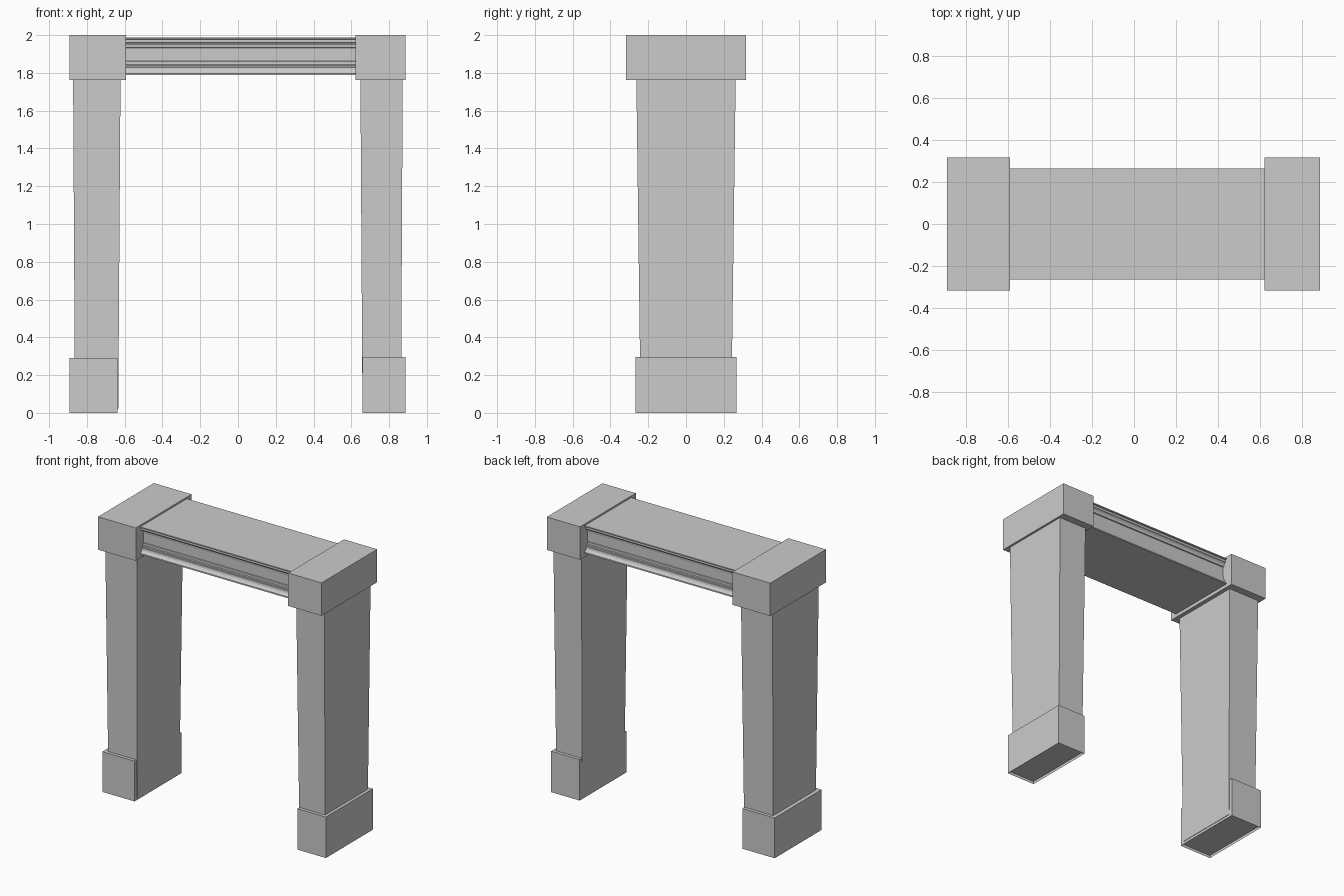
import bpy, bmesh

if "Cube" in bpy.data.objects:
    bpy.data.objects.remove(bpy.data.objects["Cube"])


def mesh_object(name, bm):
    bmesh.ops.recalc_face_normals(bm, faces=bm.faces)
    mesh = bpy.data.meshes.new(name)
    bm.to_mesh(mesh)
    bm.free()
    obj = bpy.data.objects.new(name, mesh)
    bpy.context.collection.objects.link(obj)
    return obj


def block(name, bottom, top, recess=0):
    """Box between two rectangles given as (x0, x1, half_depth, z)."""
    bm = bmesh.new()
    rings = []
    for x0, x1, d, z in (bottom, top):
        rings.append([bm.verts.new(p) for p in
                      ((x0, -d, z), (x1, -d, z), (x1, d, z), (x0, d, z))])
    low, high = rings
    under = bm.faces.new(low[::-1])
    bm.faces.new(high)
    for i in range(4):
        j = (i + 1) % 4
        bm.faces.new((low[i], low[j], high[j], high[i]))
    if recess:
        bmesh.ops.inset_region(bm, faces=[under], thickness=0.008)
        bmesh.ops.inset_region(bm, faces=[under], thickness=0.0005, depth=-recess)
    return mesh_object(name, bm)


# Pillars: tapered shaft, plinth flush with the inner face, wide cap
pillars = {
    "left": dict(cap=(-0.893, -0.592), top=(-0.873, -0.622),
                 foot=(-0.863, -0.634), base=(-0.893, -0.637), base_z=0.29),
    "right": dict(cap=(0.622, 0.887), top=(0.648, 0.872),
                  foot=(0.659, 0.863), base=(0.66, 0.887), base_z=0.295),
}
for side, p in pillars.items():
    block(side + "_plinth", (*p["base"], 0.267, 0), (*p["base"], 0.267, p["base_z"]), 0.02)
    block(side + "_shaft", (*p["foot"], 0.24, 0.02), (*p["top"], 0.263, 1.77))
    block(side + "_cap", (*p["cap"], 0.317, 1.763), (*p["cap"], 0.317, 2.0))

# Lintel: moulded profile (half depth, z), mirrored to front and back
profile = [(0.265, 1.788), (0.264, 1.797), (0.256, 1.804), (0.249, 1.814),
           (0.246, 1.828), (0.240, 1.830), (0.240, 1.840), (0.234, 1.844),
           (0.234, 1.860), (0.230, 1.863), (0.230, 1.932), (0.237, 1.934),
           (0.239, 1.948), (0.246, 1.957), (0.256, 1.962), (0.256, 1.978),
           (0.265, 1.980), (0.265, 1.988)]
outline = profile + [(-y, z) for y, z in reversed(profile)]
bm = bmesh.new()
ends = [[bm.verts.new((x, y, z)) for y, z in outline] for x in (-0.61, 0.64)]
n = len(outline)
for i in range(n):
    j = (i + 1) % n
    bm.faces.new((ends[0][i], ends[0][j], ends[1][j], ends[1][i]))
for ring in ends:
    bm.faces.new(ring)
mesh_object("lintel", bm)
